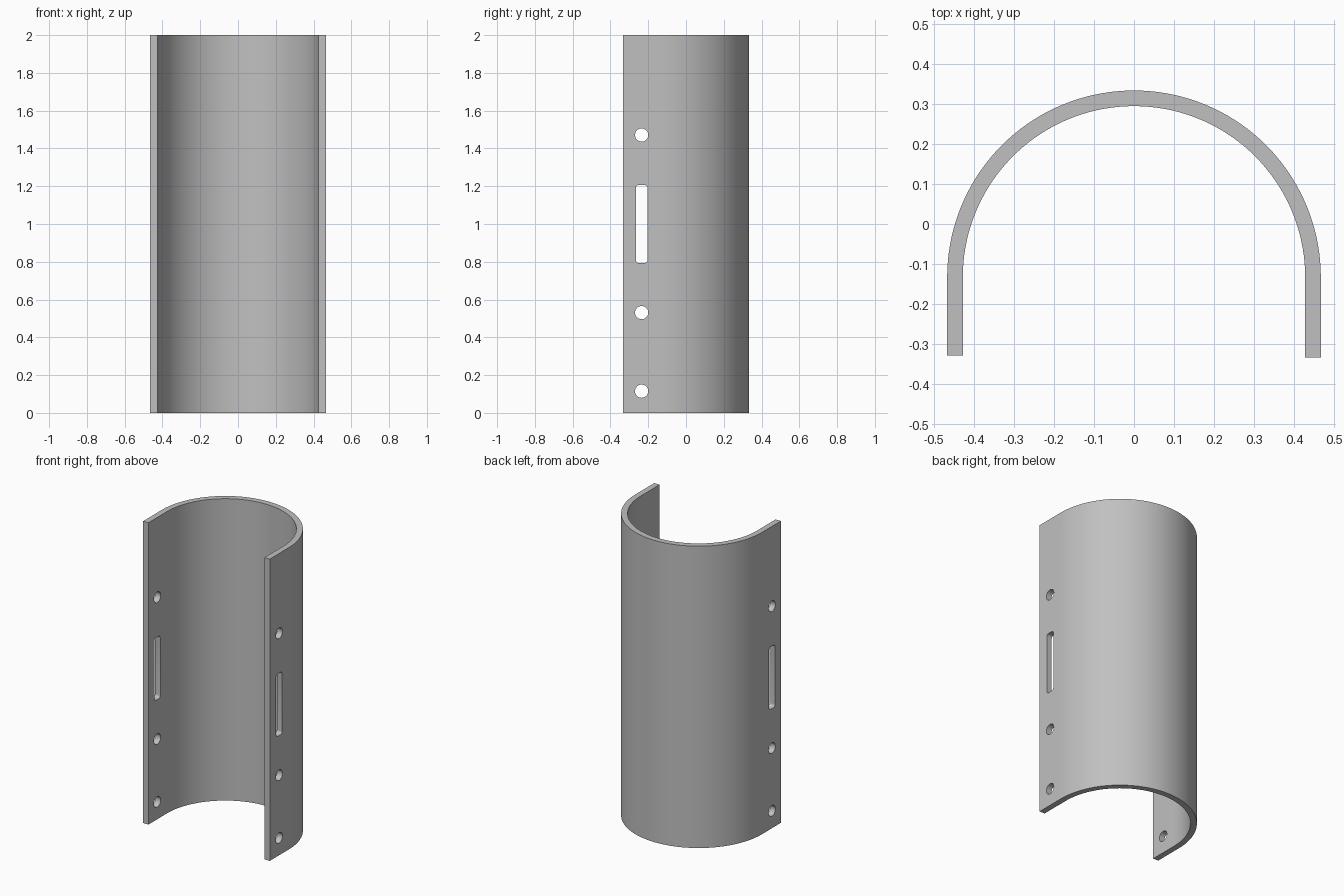
import bpy, bmesh
from math import sin, cos, pi, radians

cube = bpy.data.objects.get("Cube")
if cube:
    bpy.data.objects.remove(cube, do_unlink=True)

HEIGHT = 2.0
OUTER, INNER = 0.466, 0.427      # arc radii
ARC_Y = -0.133                   # arc centre
TIP_LEFT, TIP_RIGHT = -0.333, -0.328
HOLE_Y = -0.235

grey = bpy.data.materials.new("plain_grey")
grey.use_nodes = True
colour = (0.53, 0.53, 0.53, 1)
grey.diffuse_color = colour
grey.node_tree.nodes["Principled BSDF"].inputs["Base Color"].default_value = colour


def arc(radius, cx, cy, start, end, steps):
    angles = [start + (end - start) * i / steps for i in range(steps + 1)]
    return [(cx + radius * cos(a), cy + radius * sin(a)) for a in angles]


def extrude(name, outline, place, direction):
    """Prism from a 2D outline; place maps (u, v) to 3D."""
    bm = bmesh.new()
    face = bm.faces.new([bm.verts.new(place(u, v)) for u, v in outline])
    new = bmesh.ops.extrude_face_region(bm, geom=[face])["geom"]
    verts = [g for g in new if isinstance(g, bmesh.types.BMVert)]
    bmesh.ops.translate(bm, verts=verts, vec=direction)
    bmesh.ops.recalc_face_normals(bm, faces=bm.faces)
    mesh = bpy.data.meshes.new(name)
    bm.to_mesh(mesh)
    bm.free()
    mesh.materials.append(grey)
    obj = bpy.data.objects.new(name, mesh)
    bpy.context.collection.objects.link(obj)
    return obj


# U-shaped half shell with straight flanges
outline = ([(OUTER, TIP_LEFT)] + arc(OUTER, 0, ARC_Y, 0, pi, 72)
           + [(-OUTER, TIP_RIGHT), (-INNER, TIP_RIGHT)]
           + arc(INNER, 0, ARC_Y, pi, 0, 72) + [(INNER, TIP_LEFT)])
shell = extrude("half_shell", outline, lambda u, v: (u, v, 0), (0, 0, HEIGHT))

# Cutters running through both flanges: round holes and a rounded slot
cut_outlines = [arc(0.035, HOLE_Y, z, 0, 2 * pi, 32)[:-1] for z in (0.115, 0.531, 1.471)]
slot = []
for i, (sy, sz) in enumerate([(1, 1), (-1, 1), (-1, -1), (1, -1)]):
    slot += arc(0.017, HOLE_Y + sy * 0.014, 1.0 + sz * 0.19,
                i * pi / 2, (i + 1) * pi / 2, 6)
cut_outlines.append(slot)

bpy.context.view_layer.objects.active = shell
for points in cut_outlines:
    cutter = extrude("hole_cutter", points, lambda u, v: (-1, u, v), (2, 0, 0))
    cutter.hide_render = True
    mod = shell.modifiers.new("hole", "BOOLEAN")
    mod.operation = "DIFFERENCE"
    mod.solver = "EXACT"
    mod.object = cutter
    bpy.ops.object.modifier_apply(modifier=mod.name)
    bpy.data.objects.remove(cutter, do_unlink=True)

# Smooth curve, sharp rims
bpy.ops.object.select_all(action="DESELECT")
shell.select_set(True)
bpy.ops.object.shade_smooth_by_angle(angle=radians(30))
